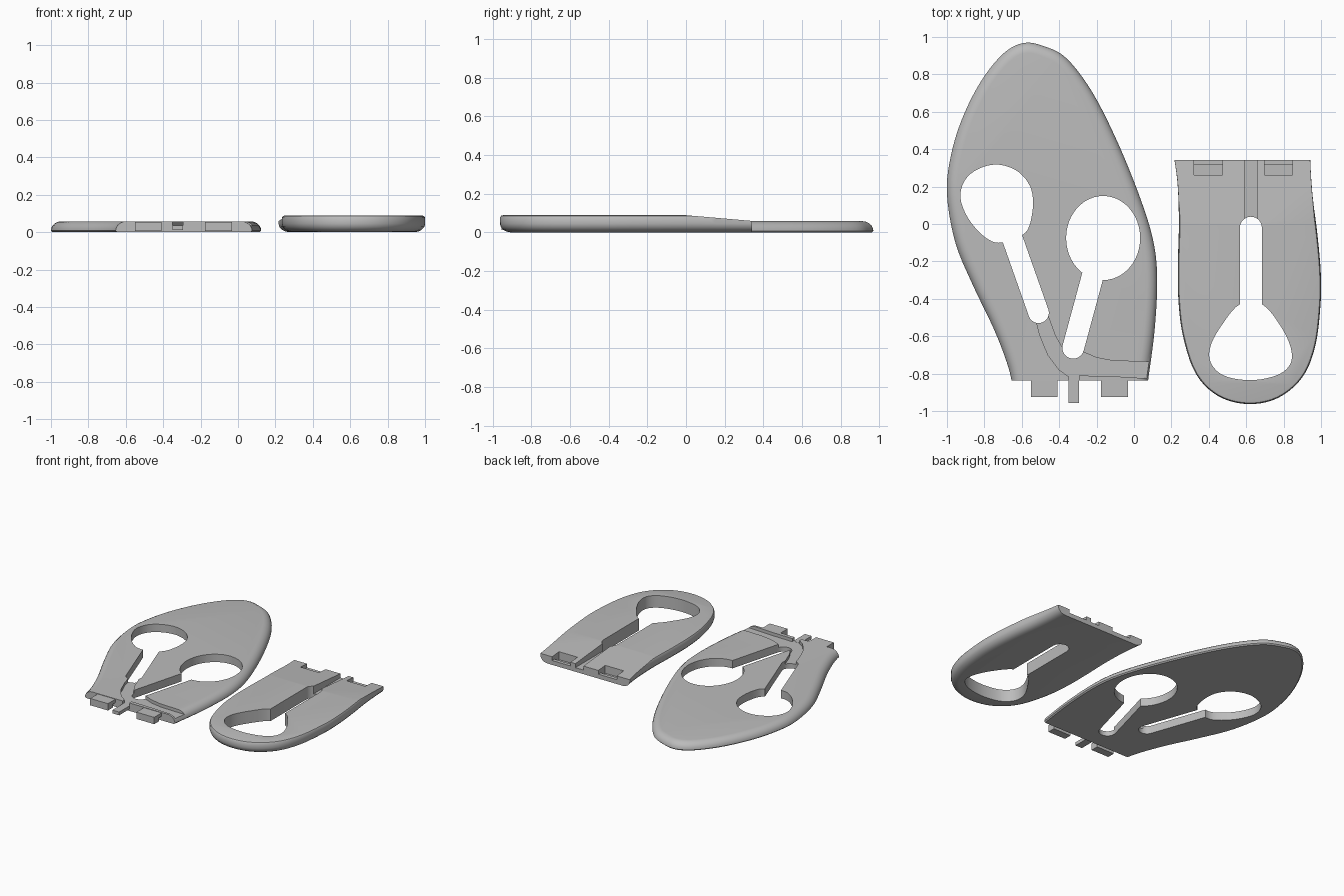
import bpy, bmesh, math
from mathutils import Vector

cube = bpy.data.objects.get("Cube")
if cube:
    bpy.data.objects.remove(cube, do_unlink=True)

grey = bpy.data.materials.new("plain grey")
grey.use_nodes = True
grey.diffuse_color = (0.5, 0.5, 0.5, 1)
grey.node_tree.nodes["Principled BSDF"].inputs["Base Color"].default_value = (0.5, 0.5, 0.5, 1)


def curve_through(points, steps=5, closed=True):
    """Smooth curve through the points."""
    pts = [Vector(p) for p in points]
    n, out = len(pts), []
    at = (lambda i: pts[i % n]) if closed else (lambda i: pts[max(0, min(n - 1, i))])
    for i in range(n if closed else n - 1):
        a, b, c, d = at(i - 1), at(i), at(i + 1), at(i + 2)
        for s in range(steps):
            t = s / steps
            out.append(0.5 * (2 * b + (c - a) * t + (2 * a - 5 * b + 4 * c - d) * t * t
                              + (3 * b - a - 3 * c + d) * t ** 3))
    return out if closed else out + [pts[-1]]


def inset(outline, amount):
    n, out = len(outline), []
    area = sum(outline[i - 1].cross(outline[i]) for i in range(n))
    for i, p in enumerate(outline):
        d = (outline[(i + 1) % n] - outline[i - 1]).normalized()
        out.append(p + Vector((-d.y, d.x)) * math.copysign(amount, area))
    return out


def loft(name, outline, rings):
    """Solid from one outline, with an inset for each height."""
    bm = bmesh.new()
    loops = [[bm.verts.new((p.x, p.y, z)) for p in inset(outline, k)] for z, k in rings]
    n = len(outline)
    for low, high in zip(loops, loops[1:]):
        for i in range(n):
            j = (i + 1) % n
            bm.faces.new((low[i], low[j], high[j], high[i]))
    bm.faces.new(loops[0][::-1])
    bm.faces.new(loops[-1])
    bmesh.ops.recalc_face_normals(bm, faces=bm.faces)
    mesh = bpy.data.meshes.new(name)
    bm.to_mesh(mesh)
    bm.free()
    mesh.materials.append(grey)
    obj = bpy.data.objects.new(name, mesh)
    bpy.context.collection.objects.link(obj)
    return obj


def prism(name, points, z0=-0.1, z1=0.2):
    return loft(name, [Vector(p) for p in points], [(z0, 0), (z1, 0)])


def box(name, x0, x1, y0, y1, z0=-0.1, z1=0.2):
    return prism(name, [(x0, y0), (x1, y0), (x1, y1), (x0, y1)], z0, z1)


def capsule(a, b, r):
    a, b = Vector(a), Vector(b)
    start = math.atan2(b.y - a.y, b.x - a.x) + math.pi / 2
    return [(c.x + r * math.cos(start + turn + k * math.pi / 12),
             c.y + r * math.sin(start + turn + k * math.pi / 12))
            for c, turn in ((a, 0), (b, math.pi)) for k in range(13)]


def carve(body, cutters):
    """Cut every helper out of the body, then shade it."""
    bpy.context.view_layer.objects.active = body
    for c in cutters:
        mod = body.modifiers.new("cut", 'BOOLEAN')
        mod.operation, mod.solver, mod.object = 'DIFFERENCE', 'EXACT', c
        bpy.ops.object.modifier_apply(modifier=mod.name)
        bpy.data.objects.remove(c, do_unlink=True)
    bpy.ops.object.select_all(action='DESELECT')
    body.select_set(True)
    bpy.ops.object.shade_smooth_by_angle(angle=math.radians(32))


# Front plate: rounded top edge, cut straight at the joint
front_outline = curve_through([
    (-0.62, -1.05), (-0.65, -0.86), (-0.68, -0.74), (-0.75, -0.56), (-0.86, -0.33), (-0.955, -0.1),
    (-1, 0.16), (-0.98, 0.36), (-0.92, 0.56), (-0.82, 0.76), (-0.7, 0.91), (-0.59, 0.968),
    (-0.48, 0.95), (-0.36, 0.885), (-0.22, 0.7), (-0.08, 0.42), (0.04, 0.12), (0.105, -0.1),
    (0.124, -0.3), (0.11, -0.57), (0.075, -0.84), (0.05, -1.05)], closed=False)
front_plate = loft("front_plate", front_outline, [
    (0, 0.008), (0.008, 0), (0.02, 0.002), (0.035, 0.009), (0.047, 0.022), (0.055, 0.038), (0.058, 0.055)])

blob = curve_through([
    (-0.71, -0.1), (-0.79, -0.075), (-0.88, 0.02), (-0.928, 0.14), (-0.9, 0.24), (-0.82, 0.3),
    (-0.72, 0.317), (-0.62, 0.28), (-0.555, 0.2), (-0.54, 0.1), (-0.56, -0.01), (-0.6, -0.06)])
oval = [(-0.165 + 0.198 * math.cos(k * math.pi / 24), -0.075 + 0.225 * math.sin(k * math.pi / 24))
        for k in range(48)]
channel = [
    (-0.53, -0.49), (-0.505, -0.59), (-0.46, -0.7), (-0.4, -0.78), (-0.35, -0.815), (-0.35, -0.9),
    (-0.295, -0.9), (-0.295, -0.81), (-0.1, -0.815), (0.15, -0.83), (0.15, -0.735), (0, -0.735),
    (-0.12, -0.73), (-0.2, -0.715), (-0.27, -0.685), (-0.33, -0.68), (-0.385, -0.66),
    (-0.42, -0.6), (-0.46, -0.49)]
carve(front_plate, [
    box("joint_cut", -1.2, 0.4, -1.3, -0.838),
    prism("left_hole", blob),
    prism("left_slot", capsule((-0.66, -0.05), (-0.51, -0.475), 0.055)),
    prism("right_hole", oval),
    prism("right_slot", capsule((-0.2, -0.2), (-0.325, -0.662), 0.058)),
    prism("channel_cut", channel, 0.035)])

# Hooked tabs and tongue at the joint
for side, x in (("right", -0.552), ("left", -0.177)):
    box(side + "_tab_arm", x, x + 0.144, -0.87, -0.83, 0.03, 0.055)
    box(side + "_tab_hook", x, x + 0.144, -0.924, -0.868, 0.005, 0.055)
box("tongue", -0.35, -0.295, -0.956, -0.82, 0.012, 0.036)

# Heel plate: rounded underside, thin rounded rim on top
heel_outline = curve_through([
    (0.18, 0.55), (0.215, 0.35), (0.234, 0.2), (0.24, 0), (0.235, -0.2), (0.237, -0.4), (0.262, -0.6),
    (0.33, -0.8), (0.45, -0.92), (0.61, -0.963), (0.77, -0.93), (0.9, -0.82), (0.97, -0.65),
    (0.998, -0.42), (0.998, -0.25), (0.98, -0.05), (0.955, 0.15), (0.942, 0.35), (0.94, 0.55)], closed=False)
heel_plate = loft("heel_plate", heel_outline, [
    (0, 0.055), (0.004, 0.035), (0.013, 0.018), (0.028, 0.005), (0.045, 0), (0.078, 0.001),
    (0.086, 0.006), (0.089, 0.016)])

teardrop = curve_through([
    (0.565, -0.43), (0.47, -0.54), (0.41, -0.65), (0.41, -0.74), (0.48, -0.81), (0.62, -0.835),
    (0.76, -0.81), (0.835, -0.75), (0.838, -0.66), (0.78, -0.54), (0.685, -0.43)])

# Wedge that thins the heel plate towards the joint
wedge = box("slope_cut", 0, 1.2, 0, 0.6, 0.089, 0.2)
for v in wedge.data.vertices:
    if v.co.y > 0.5 and v.co.z < 0.1:
        v.co.z = 0.037

cutters = [
    box("joint_cut", 0, 1.2, 0.342, 0.8),
    wedge,
    prism("heel_hole", teardrop),
    prism("heel_slot", capsule((0.625, -0.02), (0.625, -0.44), 0.059)),
    box("groove_cut", 0.592, 0.658, 0, 0.4, 0.03)]
for x in (0.322, 0.697):
    cutters += [box("pocket_cut", x, x + 0.15, 0.262, 0.316, 0.008),
                box("lip_cut", x, x + 0.15, 0.31, 0.4, 0.032)]
carve(heel_plate, cutters)
